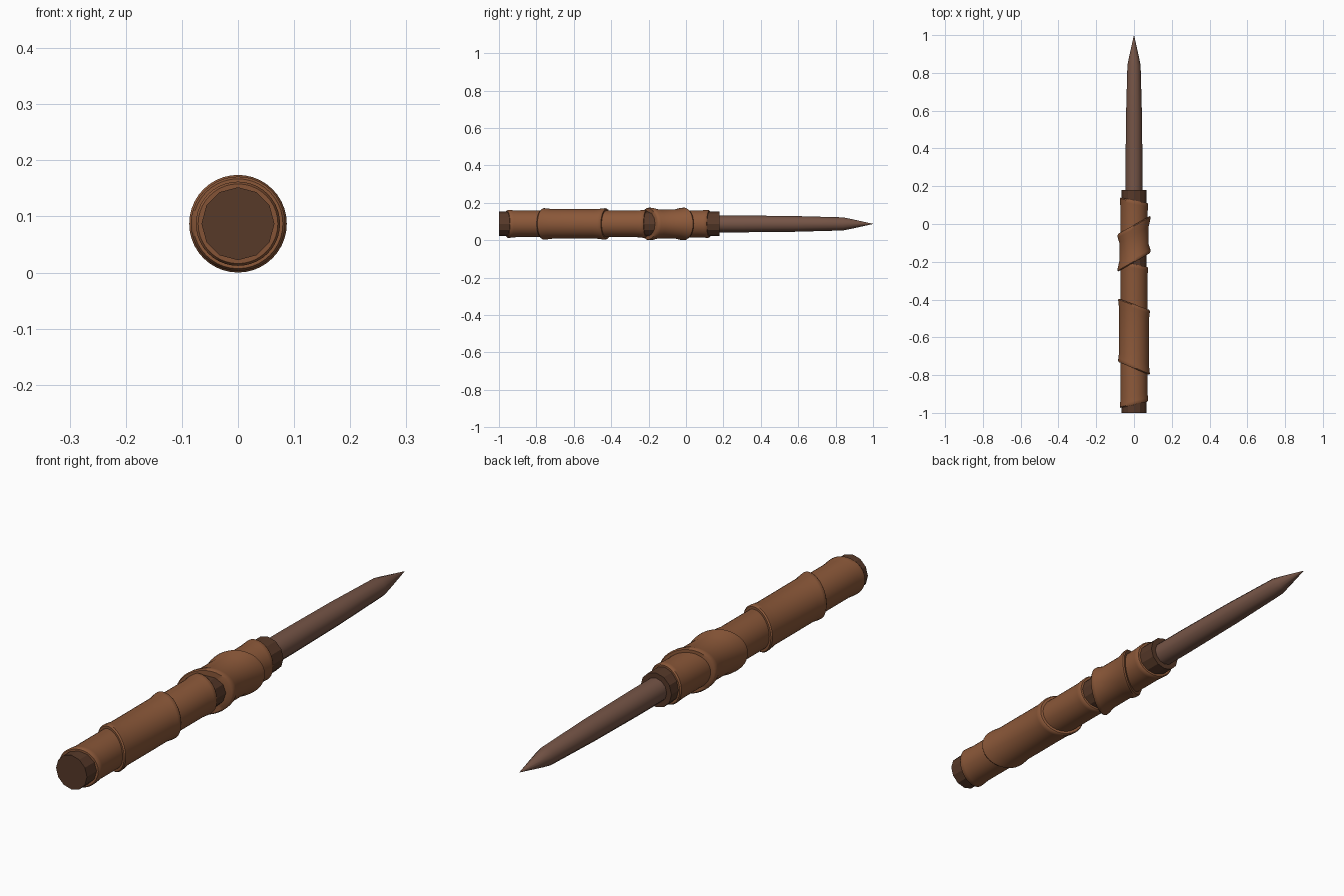
import bpy, math

if "Cube" in bpy.data.objects:
    bpy.data.objects.remove(bpy.data.objects["Cube"])

AXIS_Z = 0.087


def material(name, rgb):
    m = bpy.data.materials.new(name)
    m.diffuse_color = (*rgb, 1)
    m.use_nodes = True
    m.node_tree.nodes["Principled BSDF"].inputs["Base Color"].default_value = m.diffuse_color
    return m


LEATHER = material("tan leather", (0.26, 0.098, 0.041))
CORE = material("dark wood", (0.095, 0.041, 0.022))
SPIKE = material("dull brown bone", (0.18, 0.09, 0.062))


def lathe(name, profile, sides, mat, smooth_angle, closed=False):
    """Revolve (radius, y, slope) points about the long axis; slope slants a ring along x."""
    verts, faces = [], []
    for r, y, slope in profile:
        for i in range(sides):
            a = 2 * math.pi * i / sides
            x = r * math.sin(a)
            verts.append((x, y + slope * x, AXIS_Z + r * math.cos(a)))
    n = len(profile)
    for j in range(n if closed else n - 1):
        k = (j + 1) % n
        for i in range(sides):
            i2 = (i + 1) % sides
            faces.append((j * sides + i, k * sides + i, k * sides + i2, j * sides + i2))
    if not closed:
        faces.append(tuple(range(sides)))
        faces.append(tuple(reversed(range((n - 1) * sides, n * sides))))
    me = bpy.data.meshes.new(name)
    me.from_pydata(verts, [], faces)
    me.materials.append(mat)
    ob = bpy.data.objects.new(name, me)
    bpy.context.collection.objects.link(ob)
    # consistent outward normals
    import bmesh
    bm = bmesh.new()
    bm.from_mesh(me)
    bmesh.ops.recalc_face_normals(bm, faces=bm.faces)
    bm.to_mesh(me)
    bm.free()
    if smooth_angle:
        bpy.ops.object.select_all(action='DESELECT')
        ob.select_set(True)
        bpy.context.view_layer.objects.active = ob
        bpy.ops.object.shade_smooth_by_angle(angle=math.radians(smooth_angle))
    return ob


def sleeve(name, y0, slope0, y1, slope1, r_mid, r_end):
    """Hollow wrap with slanted, slightly flared and rounded ends."""
    inner = 0.058
    outline = [(inner, y0, slope0), (r_end - 0.004, y0, slope0),
               (r_end, y0 + 0.006, slope0), (r_end - 0.001, y0 + 0.02, slope0),
               (r_mid, y0 + 0.05, slope0), (r_mid, y1 - 0.05, slope1),
               (r_end - 0.001, y1 - 0.02, slope1), (r_end, y1 - 0.006, slope1),
               (r_end - 0.004, y1, slope1), (inner, y1, slope1)]
    lathe(name, outline, 40, LEATHER, 40, closed=True)


# Handle core
lathe("handle_core", [(0.065, -1.0, 0), (0.065, 0.18, 0)], 12, CORE, 0)

# Pointed spike
lathe("spike", [(0.045, 0.1, 0), (0.045, 0.3, 0), (0.042, 0.58, 0), (0.035, 0.84, 0),
                (0.027, 0.88, 0), (0.0005, 1.0, 0)], 12, SPIKE, 40)

# Inner wraps
sleeve("lower_wrap", -0.957, 0.23, -0.213, -0.2, 0.071, 0.075)
sleeve("upper_wrap", -0.11, 0.3, 0.125, -0.2, 0.072, 0.075)

# Outer overlapping bands
sleeve("lower_band", -0.765, -0.42, -0.425, -0.37, 0.079, 0.084)
sleeve("upper_band", -0.203, 0.58, -0.005, 0.56, 0.078, 0.087)
